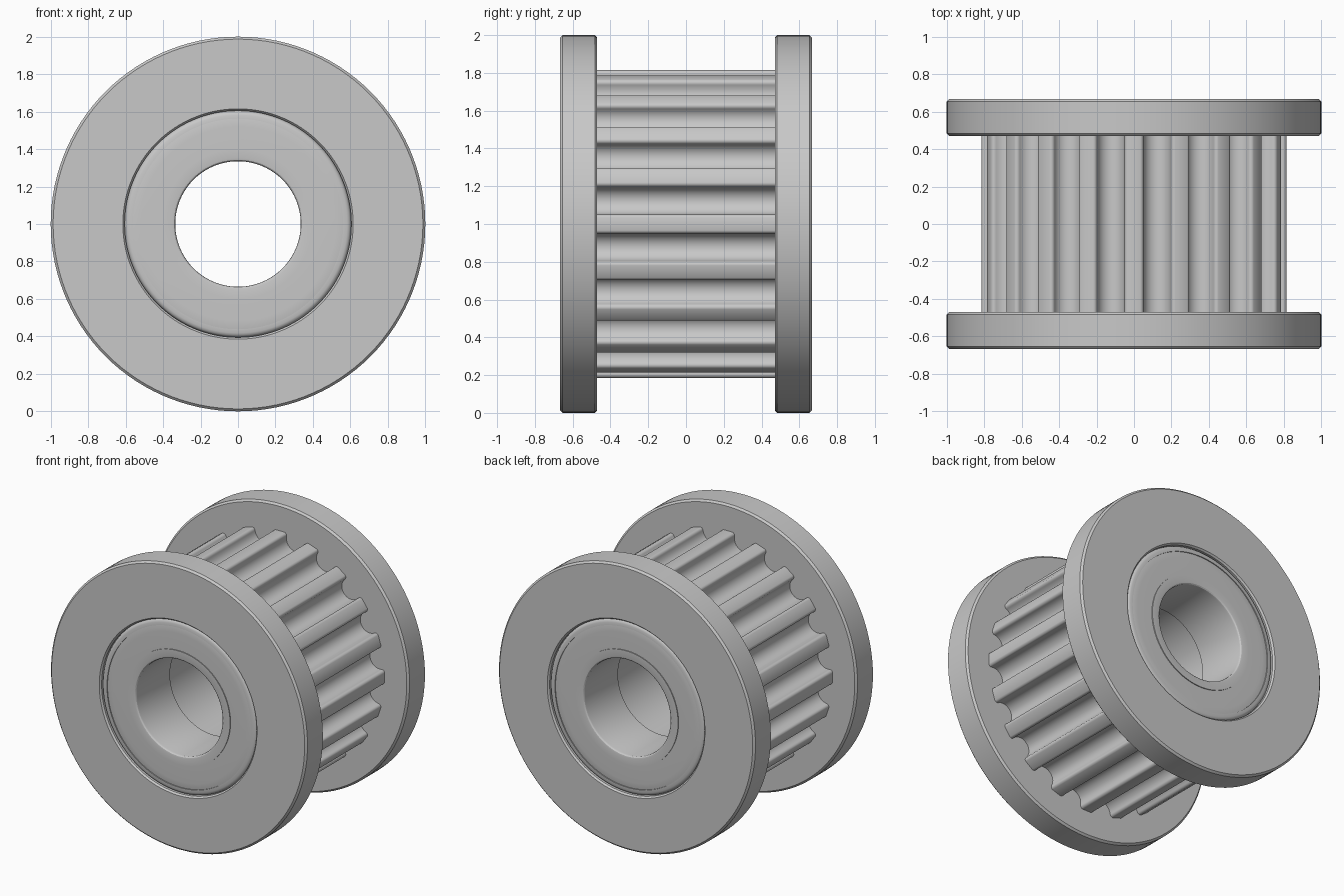
import bpy, bmesh
from math import sin, cos, pi, radians

cube = bpy.data.objects.get("Cube")
if cube:
    bpy.data.objects.remove(cube, do_unlink=True)

steel = bpy.data.materials.new("light grey metal")
steel.use_nodes = True
grey = (0.58, 0.58, 0.58, 1)
steel.diffuse_color = grey
steel.node_tree.nodes["Principled BSDF"].inputs["Base Color"].default_value = grey

HALF = 0.667     # half the overall width
INNER = 0.47     # inner face of each flange
RACE = 0.387     # width of each bearing
TEETH = 20
TIP = 0.815      # tooth tip radius


def ring_mesh(name, loops, smooth=30):
    """Join matching closed loops of points into a torus-like solid."""
    bm = bmesh.new()
    rows = [[bm.verts.new(p) for p in loop] for loop in loops]
    n, m = len(rows), len(rows[0])
    for i in range(n):
        a, b = rows[i], rows[(i + 1) % n]
        for j in range(m):
            k = (j + 1) % m
            bm.faces.new((a[j], a[k], b[k], b[j]))
    bmesh.ops.recalc_face_normals(bm, faces=bm.faces)
    mesh = bpy.data.meshes.new(name)
    bm.to_mesh(mesh)
    bm.free()
    mesh.materials.append(steel)
    obj = bpy.data.objects.new(name, mesh)
    bpy.context.collection.objects.link(obj)
    bpy.context.view_layer.objects.active = obj
    obj.select_set(True)
    bpy.ops.object.shade_smooth_by_angle(angle=radians(smooth))
    obj.select_set(False)


def lathe(name, profile, steps=120):
    """Revolve a closed (radius, y) profile around the pulley axis."""
    loops = [[(r * cos(2 * pi * s / steps), y, 1 + r * sin(2 * pi * s / steps))
              for r, y in profile] for s in range(steps)]
    ring_mesh(name, loops)


# One groove as (across, depth): rounded lips running into a round bottom
LIP, BOTTOM = 0.02, 0.074
lip = [(LIP + BOTTOM - LIP * sin(b), LIP - LIP * cos(b))
       for b in (pi / 2 * s / 4 for s in range(5))]
groove = [(-x, d) for x, d in lip]
groove += [(-BOTTOM * cos(a), 0.026 + BOTTOM * sin(a))
           for a in (pi * s / 12 for s in range(13))]
groove += reversed(lip)

# Outline of the toothed barrel: flat lands between the grooves
outline = []
for t in range(TEETH):
    mid = 2 * pi * (t + 0.5) / TEETH
    for across, depth in groove:
        r = TIP - 0.005 - depth
        outline.append((r * cos(mid) - across * sin(mid),
                        r * sin(mid) + across * cos(mid)))
    land = 2 * pi * (t + 1) / TEETH
    outline.append((TIP * cos(land), TIP * sin(land)))


def barrel_loop(y, radius=None):
    pts = []
    for x, z in outline:
        k = radius / (x * x + z * z) ** 0.5 if radius else 1
        pts.append((x * k, y, 1 + z * k))
    return pts


W = INNER + 0.01
ring_mesh("toothed_barrel", [barrel_loop(-W), barrel_loop(W),
                             barrel_loop(W, 0.64), barrel_loop(-W, 0.64)])

# Spacer that keeps the two bearings apart
S = HALF - RACE
lathe("bearing_spacer", [(0.36, -S), (0.65, -S), (0.65, S), (0.36, S)])

for side, label in ((-1, "front"), (1, "back")):
    def at(points):
        return [(r, side * (HALF - depth)) for r, depth in points]

    # Flange disc with bevelled rims and the bearing seat
    c = 0.013
    thick = HALF - INNER
    lathe(label + "_flange", at([
        (0.605, 0.012), (0.615, 0), (1 - c, 0), (1, c), (1, thick - c),
        (1 - c, thick), (0.66, thick), (0.66, RACE), (0.605, RACE)]))

    # Bearing outer race with a rounded edge
    lathe(label + "_outer_race", at([
        (0.562, 0.01), (0.582, 0.011), (0.594, 0.015), (0.602, 0.024),
        (0.606, 0.04), (0.606, RACE), (0.53, RACE), (0.53, 0.03), (0.562, 0.03)]))

    # Thin shield between the races
    lathe(label + "_shield", at([
        (0.39, 0.013), (0.52, 0.013), (0.545, 0.014), (0.565, 0.017),
        (0.565, 0.05), (0.39, 0.05)]))

    # Bearing inner race with a rounded bore edge
    lathe(label + "_inner_race", at([
        (0.4, 0.007), (0.352, 0.007), (0.343, 0.009), (0.337, 0.015), (0.335, 0.023),
        (0.335, RACE), (0.4, RACE)]))
